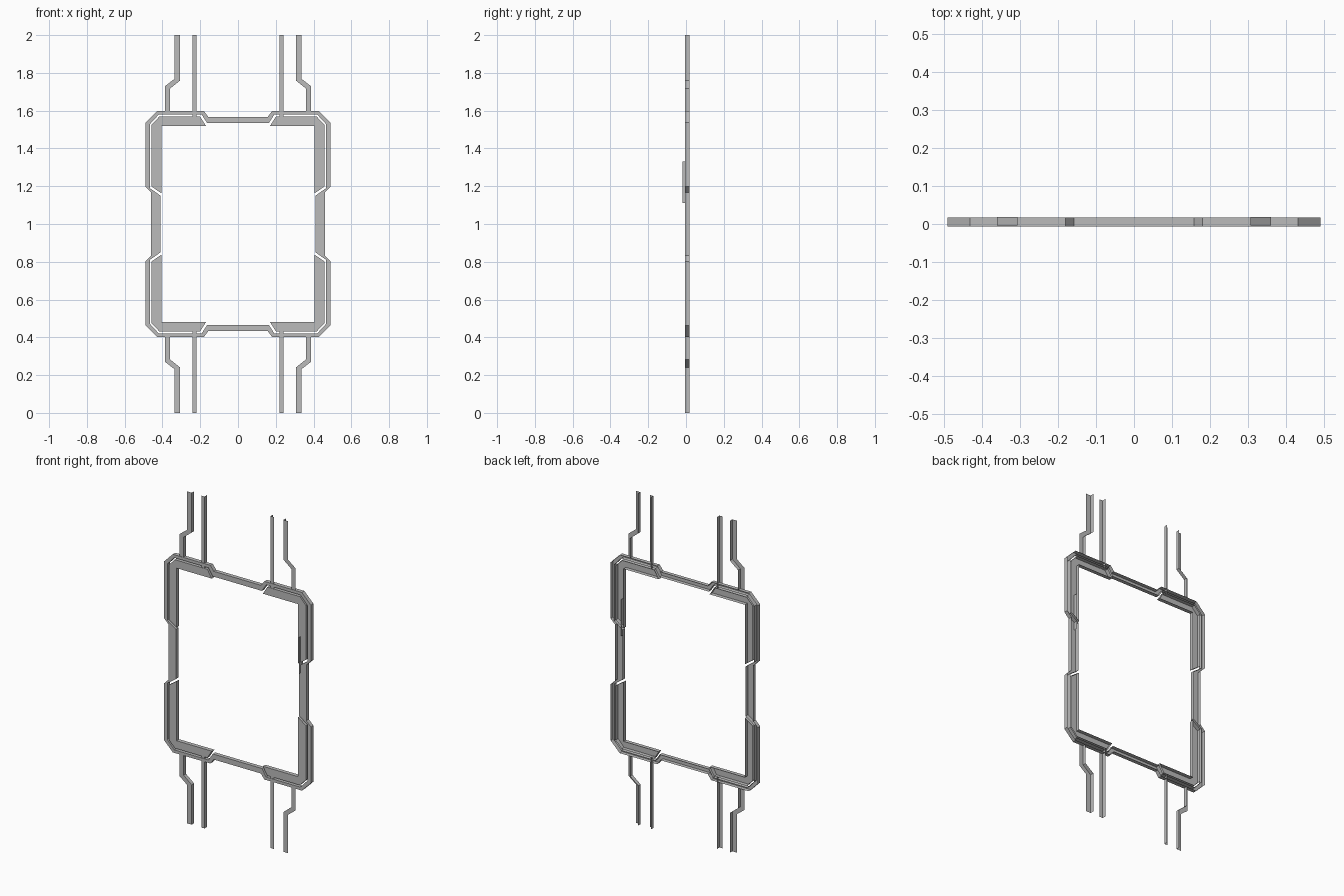
import bpy, bmesh

if "Cube" in bpy.data.objects:
    bpy.data.objects.remove(bpy.data.objects["Cube"], do_unlink=True)

grey = bpy.data.materials.new("frame_grey")
grey.use_nodes = True
colour = (0.5, 0.5, 0.5, 1)
grey.diffuse_color = colour
grey.node_tree.nodes["Principled BSDF"].inputs["Base Color"].default_value = colour


def signed_area(pts):
    return sum(a[0] * b[1] - b[0] * a[1] for a, b in zip(pts, pts[1:] + pts[:1]))


def add_shell(bm, pts, front, back, has_wall):
    """Front sheet plus the chosen side walls, open at the back."""
    if signed_area(pts) < 0:
        pts = pts[::-1]
    near = [bm.verts.new((x, front, z)) for x, z in pts]
    bm.faces.new(near)
    far = [bm.verts.new((x, back, z)) for x, z in pts]
    n = len(pts)
    for i in range(n):
        j = (i + 1) % n
        if has_wall(pts[i], pts[j]):
            bm.faces.new((near[i], far[i], far[j], near[j]))


def finish(bm, name):
    bmesh.ops.remove_doubles(bm, verts=bm.verts, dist=0.0001)
    loose = [v for v in bm.verts if not v.link_faces]
    bmesh.ops.delete(bm, geom=loose, context='VERTS')
    mesh = bpy.data.meshes.new(name)
    bm.to_mesh(mesh)
    bm.free()
    mesh.materials.append(grey)
    obj = bpy.data.objects.new(name, mesh)
    bpy.context.collection.objects.link(obj)


def mirrored_part(name, pts, front, back, wall_pts=None):
    """Repeat an upper left quarter in all four corners."""
    bm = bmesh.new()
    for sx in (1, -1):
        for sz in (1, -1):
            def place(p):
                return (sx * p[0], 1 + sz * (p[1] - 1))
            chosen = [place(p) for p in wall_pts] if wall_pts else None

            def has_wall(a, b):
                if chosen:
                    return a in chosen and b in chosen
                on_seam = a[0] == b[0] == 0 or a[1] == b[1] == 1
                return not on_seam
            add_shell(bm, [place(p) for p in pts], front, back, has_wall)
    finish(bm, name)


FRONT, BACK = -0.0066, 0.0175

# Thin outer rail, running into the straight bars between the corners
mirrored_part("outer_frame", [
    (0, 1.567), (0.157, 1.567), (0.18, 1.597), (0.43, 1.597),
    (0.49, 1.537), (0.49, 1.198), (0.46, 1.168), (0.46, 1),
    (0.41, 1), (0.41, 1.15), (0.467, 1.19), (0.467, 1.528),
    (0.42, 1.579), (0.192, 1.579), (0.164, 1.535), (0, 1.535)], FRONT, BACK)

# Broad corner brackets inside the rail
mirrored_part("corner_brackets", [
    (0.2, 1.568), (0.417, 1.568), (0.457, 1.526), (0.457, 1.198),
    (0.405, 1.162), (0.405, 1.52), (0.17, 1.52)], FRONT, BACK)

# Straight struts, angle section
inner = [(0.22, 1.567), (0.22, 2)]
mirrored_part("straight_struts", inner + [(0.242, 2), (0.242, 1.567)],
              -0.004, 0.019, inner)

# Stepped struts, angle section
inner = [(0.36, 1.597), (0.36, 1.717), (0.306, 1.76), (0.306, 2)]
outer = [(0.337, 2), (0.337, 1.768), (0.386, 1.73), (0.386, 1.597)]
mirrored_part("stepped_struts", inner + outer, -0.004, 0.019, inner)

# Small flat tab set edge-on into the left side
bm = bmesh.new()
bm.faces.new([bm.verts.new((0.421, y, z)) for y, z in
              ((-0.019, 1.11), (0.019, 1.11), (0.019, 1.33), (-0.019, 1.33))])
finish(bm, "side_tab")
